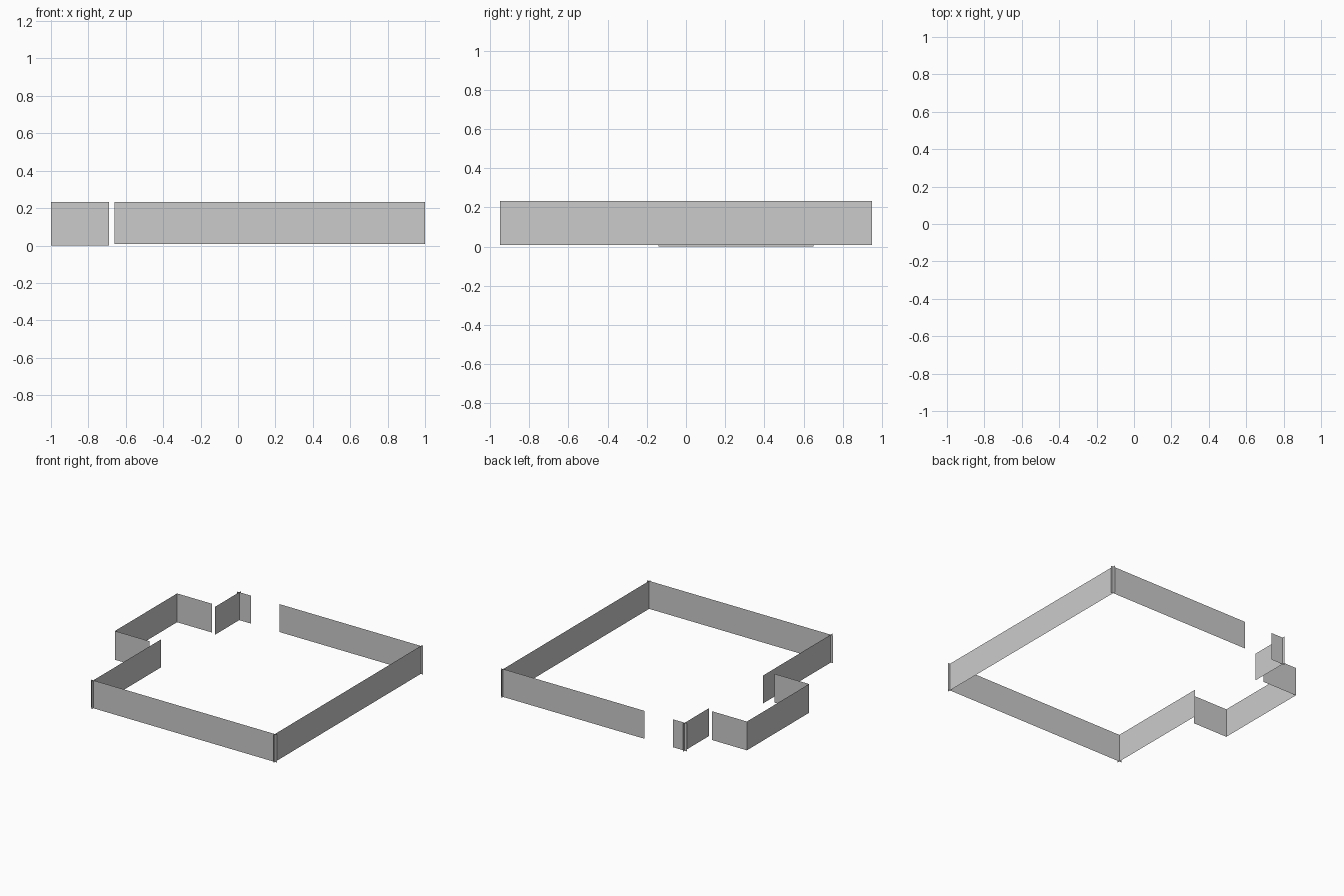
import bpy

if "Cube" in bpy.data.objects:
    bpy.data.objects.remove(bpy.data.objects["Cube"])

TOP = 0.232


def wall(name, start, end, bottom=0.007):
    """Upright single-sheet wall panel between two floor points."""
    (x0, y0), (x1, y1) = start, end
    verts = [(x0, y0, bottom), (x1, y1, bottom), (x1, y1, TOP), (x0, y0, TOP)]
    mesh = bpy.data.meshes.new(name)
    mesh.from_pydata(verts, [], [(0, 1, 2, 3)])
    obj = bpy.data.objects.new(name, mesh)
    bpy.context.collection.objects.link(obj)
    return obj


# Main room: panels overshoot each other slightly at the corners
LEFT, RIGHT, FRONT, BACK = -0.64, 0.98, -0.93, 0.93
D = 0.02
wall("front_wall", (LEFT - D, FRONT), (RIGHT + D, FRONT))
wall("right_wall", (RIGHT, FRONT - D), (RIGHT, BACK + D))

# Back wall, split by a doorway
wall("back_wall_long", (RIGHT + D, BACK), (-0.28, BACK))
wall("back_wall_short", (-0.535, BACK), (LEFT - D, BACK))

# Left wall, open toward the alcove
wall("left_wall_back", (LEFT, BACK + D), (LEFT, 0.62))
wall("left_wall_front", (LEFT, -0.07), (LEFT, FRONT - D))

# Alcove on the left, standing on the floor
A_FRONT, A_BACK, A_IN = -0.14, 0.652, -0.69
wall("alcove_back_side", (A_IN, A_BACK), (-1, A_BACK), 0)
wall("alcove_outer_wall", (-1, A_BACK), (-1, A_FRONT), 0)
wall("alcove_front_side", (-1, A_FRONT), (A_IN, A_FRONT), 0)
